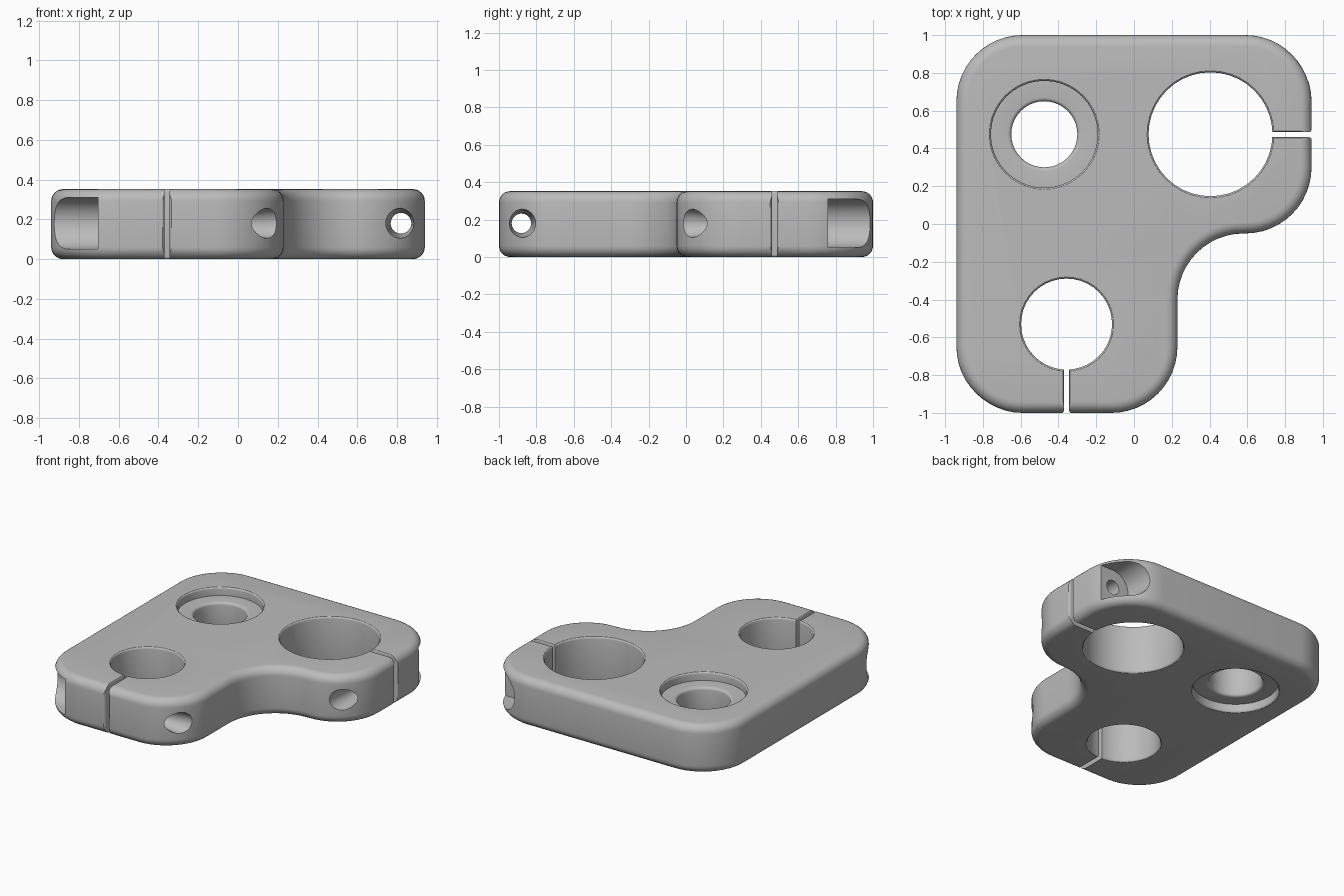
import bpy, bmesh
from math import sin, cos, pi, radians
from mathutils import Matrix, Vector

if "Cube" in bpy.data.objects:
    bpy.data.objects.remove(bpy.data.objects["Cube"])

H = 0.352          # plate thickness
R = 0.35           # plan corner radius
EDGE = 0.06        # rounding of the outer edges
Z = Vector((0, 0, 1))

grey = bpy.data.materials.new("satin_grey")
grey.use_nodes = True
grey.diffuse_color = (0.5, 0.5, 0.5, 1)
grey.node_tree.nodes["Principled BSDF"].inputs["Base Color"].default_value = (0.5, 0.5, 0.5, 1)


def loft(name, rings, matrix=Matrix()):
    """Closed solid through a stack of equal-length rings."""
    bm = bmesh.new()
    loops = [[bm.verts.new(matrix @ Vector(p)) for p in ring] for ring in rings]
    n = len(loops[0])
    for a, b in zip(loops, loops[1:]):
        for i in range(n):
            j = (i + 1) % n
            bm.faces.new((a[i], a[j], b[j], b[i]))
    bm.faces.new(loops[0][::-1])
    bm.faces.new(loops[-1])
    bmesh.ops.recalc_face_normals(bm, faces=bm.faces)
    mesh = bpy.data.meshes.new(name)
    bm.to_mesh(mesh)
    bm.free()
    mesh.materials.append(grey)
    ob = bpy.data.objects.new(name, mesh)
    bpy.context.collection.objects.link(ob)
    return ob


def prism(name, points, start, end, matrix):
    return loft(name, [[(x, y, w) for x, y in points] for w in (start, end)], matrix)


def turned(name, profile, matrix, sides=40):
    """Solid of revolution from (radius, height) pairs."""
    turns = [2 * pi * i / sides for i in range(sides)]
    return loft(name, [[(r * cos(a), r * sin(a), h) for a in turns] for r, h in profile], matrix)


def rim(r, f, depth=0.0, steps=4):
    """Rounded lip: from radius r + f at the surface in to r at depth f."""
    arc = [i * pi / 2 / steps for i in range(steps + 1)]
    return [(r + f * (1 - sin(b)), depth - 0.002 + f * (1 - cos(b))) for b in arc]


def both_sides(half):
    return half + [(r, H - h) for r, h in reversed(half)]


def frame(a, b, c, origin):
    return Matrix.Translation(origin) @ Matrix((a, b, c)).transposed().to_4x4()


def outline(inset, z):
    """Plan outline; corner = centre, start angle, sweep."""
    corners = [(0.59, 0.65, 90, -90), (0.59, 0.30, 0, -90), (0.58, -0.40, 90, 90),
               (-0.12, -0.65, 0, -90), (-0.59, -0.65, -90, -90), (-0.59, 0.65, 180, -90)]
    ring = []
    for x, y, start, sweep in corners:
        r = R - inset if sweep < 0 else R + inset
        for i in range(13):
            a = radians(start + sweep * i / 12)
            ring.append((x + r * cos(a), y + r * sin(a), z))
    return ring


# Plate with rounded outer edges
quarter = [i * pi / 12 for i in range(7)]
levels = [(EDGE * (1 - sin(a)), EDGE * (1 - cos(a))) for a in quarter]
plate = loft("clamp_plate", [outline(d, z) for d, z in both_sides(levels)])

cutters = []

# Clamp bores
for name, x, y, r in (("large_bore", 0.405, 0.475, 0.328), ("small_bore", -0.357, -0.53, 0.241)):
    lip = rim(r, 0.016)
    half = [(lip[0][0], -0.05)] + lip
    cutters.append(turned(name, both_sides(half), Matrix.Translation((x, y, 0))))

# Mounting hole, recessed from both sides
lip = rim(0.283, 0.016)
half = [(lip[0][0], -0.05)] + lip + [(0.283, 0.06)] + rim(0.175, 0.02, 0.062)
cutters.append(turned("mounting_hole", both_sides(half), Matrix.Translation((-0.475, 0.475, 0))))


def clamp(name, seat, out, along, slit, length):
    """Slit, screw bore and screw-head seat; out faces the rim, along faces the screw head."""
    out, along = Vector(out), Vector(along)
    seat = Vector(seat)
    face, gap, f = 0.12, 0.013, 0.018

    # Slit with softened outer and upper edges
    mid = seat - along * slit
    plan = [(face - h, w) for w, h in rim(gap, f)]
    side = [(0.3, gap + f)] + plan + [(-0.25, gap)]
    shape = side + [(u, -w) for u, w in reversed(side)]
    cutters.append(prism(name + "_slit", shape, -0.3, 0.3, frame(out, along, Z, mid)))
    lip = rim(gap, 0.012)
    side = both_sides([(lip[0][0], -0.05)] + lip)
    shape = [(w, h - seat.z) for w, h in side + [(-w, h) for w, h in reversed(side)]]
    cutters.append(prism(name + "_slit_lip", shape, -0.25, 0.3, frame(along, Z, out, mid)))

    # Screw bore flaring toward its exit
    axis = frame(out, Z, along, seat)
    profile = [(0.052, 0.05), (0.052, 0.16 - length), (0.076, -length), (0.076, -length - 0.2)]
    cutters.append(turned(name + "_screw_bore", profile, axis, 32))

    # Screw-head seat, open to the outside
    r = 0.13
    arc = [pi / 2 + pi * i / 20 for i in range(21)]
    shape = [(0.3, r)] + [(r * cos(a), r * sin(a)) for a in arc] + [(0.3, -r)]
    cutters.append(prism(name + "_head_seat", shape, 0, 0.4, axis))


clamp("front", (-0.705, -0.88, 0.18), (0, -1, 0), (-1, 0, 0), 0.348, 0.85)
clamp("left", (0.82, 0.76, 0.18), (1, 0, 0), (0, 1, 0), 0.287, 0.724)

# Cut every opening out of the plate
bpy.context.view_layer.objects.active = plate
plate.select_set(True)
for cutter in cutters:
    cutter.hide_render = True
    mod = plate.modifiers.new(cutter.name, "BOOLEAN")
    mod.operation = "DIFFERENCE"
    mod.solver = "EXACT"
    mod.object = cutter
    bpy.ops.object.modifier_apply(modifier=mod.name)
    bpy.data.objects.remove(cutter)

bpy.ops.object.shade_smooth_by_angle(angle=radians(32))
